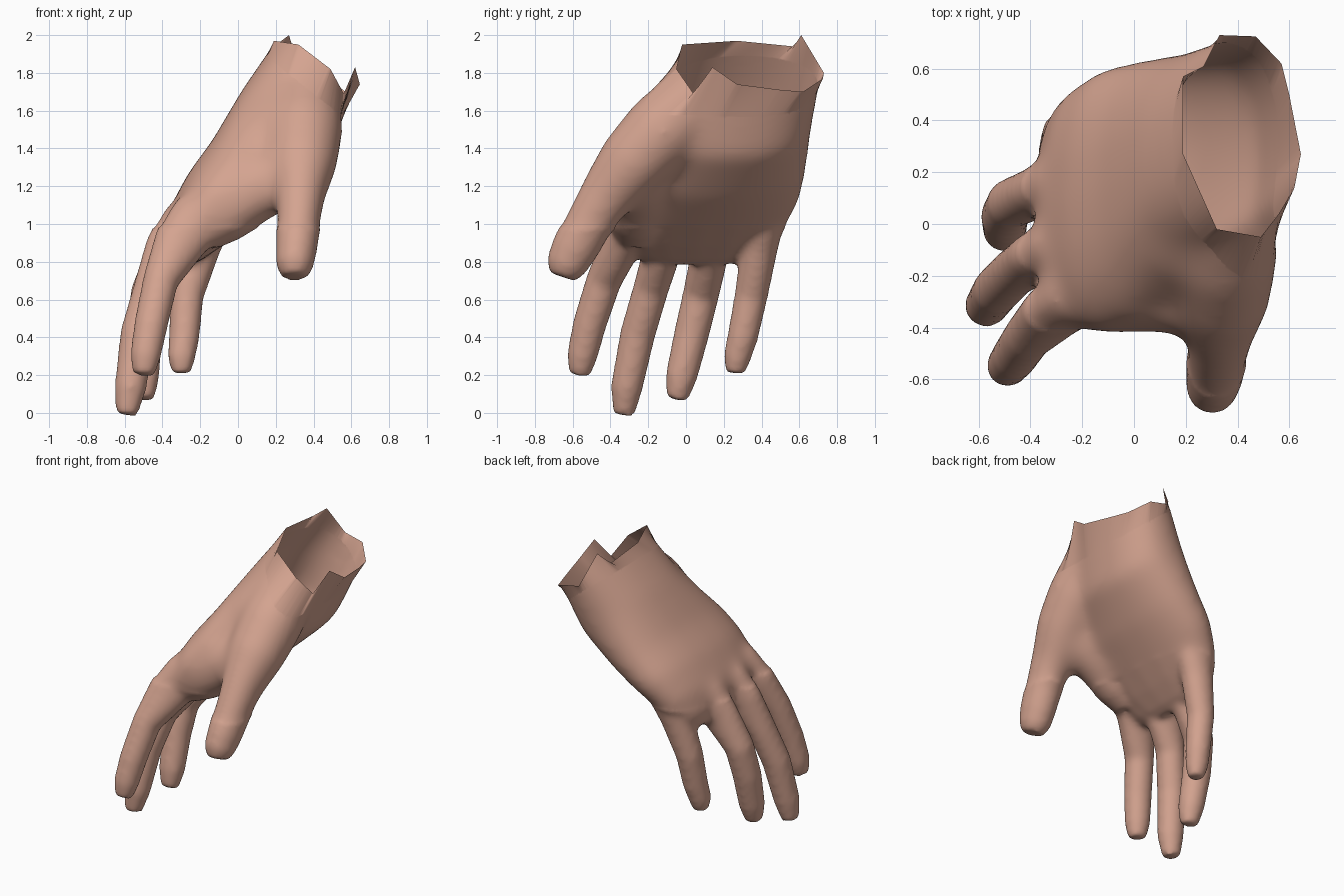
import bpy, bmesh, math
from mathutils import Vector

cube = bpy.data.objects.get("Cube")
if cube:
    bpy.data.objects.remove(cube, do_unlink=True)

skin = bpy.data.materials.new("warm skin")
skin.use_nodes = True
skin.diffuse_color = (0.66, 0.37, 0.28, 1)
skin.node_tree.nodes["Principled BSDF"].inputs["Base Color"].default_value = (0.66, 0.37, 0.28, 1)

ACROSS = Vector((0, 1, 0))            # across the knuckles
DORSAL = Vector((-0.78, 0, 0.62))     # out of the back of the hand
AXIS = Vector((0.62, 0, 0.78))        # from the fingers towards the forearm
SIDES = 20
bm = bmesh.new()


def loft(sections, power=1.0):
    """Closed skin through rings given as (centre, half axis, half axis)."""
    def bulge(v):
        return math.copysign(abs(v) ** power, v)
    rings = []
    for c, a, b in sections:
        angles = [2 * math.pi * i / SIDES for i in range(SIDES)]
        rings.append([bm.verts.new(c + a * bulge(math.cos(t)) + b * bulge(math.sin(t)))
                      for t in angles])
    faces = [bm.faces.new(rings[0]), bm.faces.new(rings[-1])]
    for r, s in zip(rings, rings[1:]):
        for i in range(SIDES):
            j = (i + 1) % SIDES
            faces.append(bm.faces.new((r[i], r[j], s[j], s[i])))
    bmesh.ops.recalc_face_normals(bm, faces=faces)


def tube(points):
    """Limb through joints (x, y, z, half width) with an optional half depth."""
    pos = [Vector(p[:3]) for p in points]
    sections = []
    for i, p in enumerate(points):
        along = (pos[min(i + 1, len(pos) - 1)] - pos[max(i - 1, 0)]).normalized()
        b = along.cross(ACROSS).normalized()
        sections.append((pos[i], along.cross(b) * p[3], b * p[-1]))
    loft(sections)


# Palm and wrist: x, y, z, half width, half thickness
palm = [(0.54, 0.36, 2.0, 0.39, 0.25), (0.41, 0.34, 1.84, 0.39, 0.25),
        (0.25, 0.25, 1.53, 0.42, 0.295), (0.055, 0.13, 1.285, 0.51, 0.25),
        (-0.09, 0.09, 1.14, 0.52, 0.22), (-0.22, 0.06, 0.99, 0.47, 0.175),
        (-0.29, 0.05, 0.88, 0.38, 0.12), (-0.32, 0.05, 0.82, 0.3, 0.07)]
loft([(Vector(p[:3]), ACROSS * p[3], DORSAL * p[4]) for p in palm], 0.88)

# Thumb with its mound
tube([(0.41, 0.16, 1.8, 0.17), (0.37, 0.03, 1.66, 0.185), (0.35, -0.12, 1.5, 0.21),
      (0.34, -0.29, 1.32, 0.19),
      (0.33, -0.43, 1.14, 0.15, 0.135), (0.32, -0.52, 1.0, 0.13, 0.12),
      (0.31, -0.59, 0.87, 0.125, 0.11), (0.3, -0.635, 0.78, 0.11, 0.1),
      (0.3, -0.655, 0.72, 0.075, 0.07)])

# Web from the thumb to the index knuckle, and flesh above it
tube([(0.34, -0.29, 1.32, 0.16), (0.22, -0.26, 1.25, 0.17), (0.08, -0.25, 1.17, 0.175),
      (-0.08, -0.25, 1.07, 0.175), (-0.2, -0.25, 0.99, 0.15)])
tube([(0.3, 0.13, 1.72, 0.18), (0.2, -0.05, 1.47, 0.2), (0.14, -0.16, 1.28, 0.18),
      (0.04, -0.18, 1.17, 0.14)])

# Index, middle, ring and little finger
for finger in (
    [(-0.2, -0.26, 1.06, 0.12, 0.16), (-0.31, -0.34, 0.9, 0.105, 0.14),
     (-0.41, -0.435, 0.7, 0.095), (-0.46, -0.51, 0.47, 0.09), (-0.49, -0.55, 0.3, 0.082),
     (-0.5, -0.565, 0.2, 0.058)],
    [(-0.25, -0.07, 1.02, 0.12, 0.16), (-0.36, -0.125, 0.86, 0.1, 0.14),
     (-0.46, -0.185, 0.66, 0.095), (-0.53, -0.255, 0.42, 0.094), (-0.57, -0.315, 0.13, 0.085),
     (-0.59, -0.33, -0.01, 0.058)],
    [(-0.25, 0.17, 1.0, 0.12, 0.16), (-0.36, 0.125, 0.84, 0.1, 0.13),
     (-0.475, 0.08, 0.63, 0.097), (-0.5, 0.03, 0.42, 0.094), (-0.5, -0.025, 0.19, 0.085),
     (-0.5, -0.05, 0.07, 0.058)],
    [(-0.14, 0.42, 1.05, 0.11, 0.13), (-0.2, 0.39, 0.88, 0.098, 0.11),
     (-0.27, 0.345, 0.62, 0.089), (-0.285, 0.3, 0.4, 0.082), (-0.3, 0.27, 0.29, 0.074),
     (-0.3, 0.26, 0.21, 0.052)],
):
    tube(finger)

# Fuse the parts into one soft skin
mesh = bpy.data.meshes.new("hand")
bm.to_mesh(mesh)
bm.free()
hand = bpy.data.objects.new("hand", mesh)
bpy.context.collection.objects.link(hand)
fuse = hand.modifiers.new("fuse", 'REMESH')
fuse.mode = 'VOXEL'
fuse.voxel_size = 0.018
soften = hand.modifiers.new("soften", 'SMOOTH')
soften.factor = 0.5
soften.iterations = 12
fused = bpy.data.meshes.new_from_object(hand.evaluated_get(bpy.context.evaluated_depsgraph_get()))
hand.modifiers.clear()
bm = bmesh.new()
bm.from_mesh(fused)

# Blend palm, mound and knuckles further than the fingers
body = [v for v in bm.verts if v.co.z > 0.98]
for _ in range(40):
    bmesh.ops.smooth_vert(bm, verts=body, factor=0.5, use_axis_x=True,
                          use_axis_y=True, use_axis_z=True)

# Cut the wrist open
bmesh.ops.bisect_plane(bm, geom=bm.verts[:] + bm.edges[:] + bm.faces[:],
                       plane_co=AXIS * 1.58, plane_no=AXIS, clear_outer=True)

# Ragged wrist edge, drawn out from the cut to a torn outline
centre = Vector((0.42, 0.34, 1.84))


def around(p):
    d = p - centre
    return math.atan2(d.dot(DORSAL), d.y) % math.tau


torn = [Vector(p) for p in (
    (0.19, 0.27, 1.97), (0.32, -0.02, 1.95), (0.49, -0.05, 1.82), (0.56, 0.04, 1.69),
    (0.62, 0.14, 1.83), (0.645, 0.27, 1.74), (0.6, 0.5, 1.71), (0.57, 0.62, 1.7),
    (0.47, 0.725, 1.77), (0.33, 0.73, 1.8), (0.27, 0.61, 2.0), (0.19, 0.57, 1.94))]
torn.sort(key=around)


def torn_point(angle):
    for p, q in zip(torn, torn[1:] + torn[:1]):
        span = (around(q) - around(p)) % math.tau
        step = (angle - around(p)) % math.tau
        if step <= span:
            return p.lerp(q, step / span)
    return torn[0]


rim = [e for e in bm.edges if e.is_boundary]
grown = bmesh.ops.extrude_edge_only(bm, edges=rim)["geom"]
edge_verts = [g for g in grown if isinstance(g, bmesh.types.BMVert)]
cut_centre = sum((v.co for v in edge_verts), Vector()) / len(edge_verts)
for v in edge_verts:
    v.co = torn_point(around(v.co - cut_centre + centre))
# pull the closest rim point onto each torn corner
for corner in torn:
    min(edge_verts, key=lambda v: (v.co - corner).length).co = corner
bmesh.ops.recalc_face_normals(bm, faces=bm.faces[:])

for f in bm.faces:
    f.smooth = True
    f.material_index = 0
bm.to_mesh(mesh)
bm.free()
bpy.data.meshes.remove(fused)
mesh.materials.clear()
mesh.materials.append(skin)
